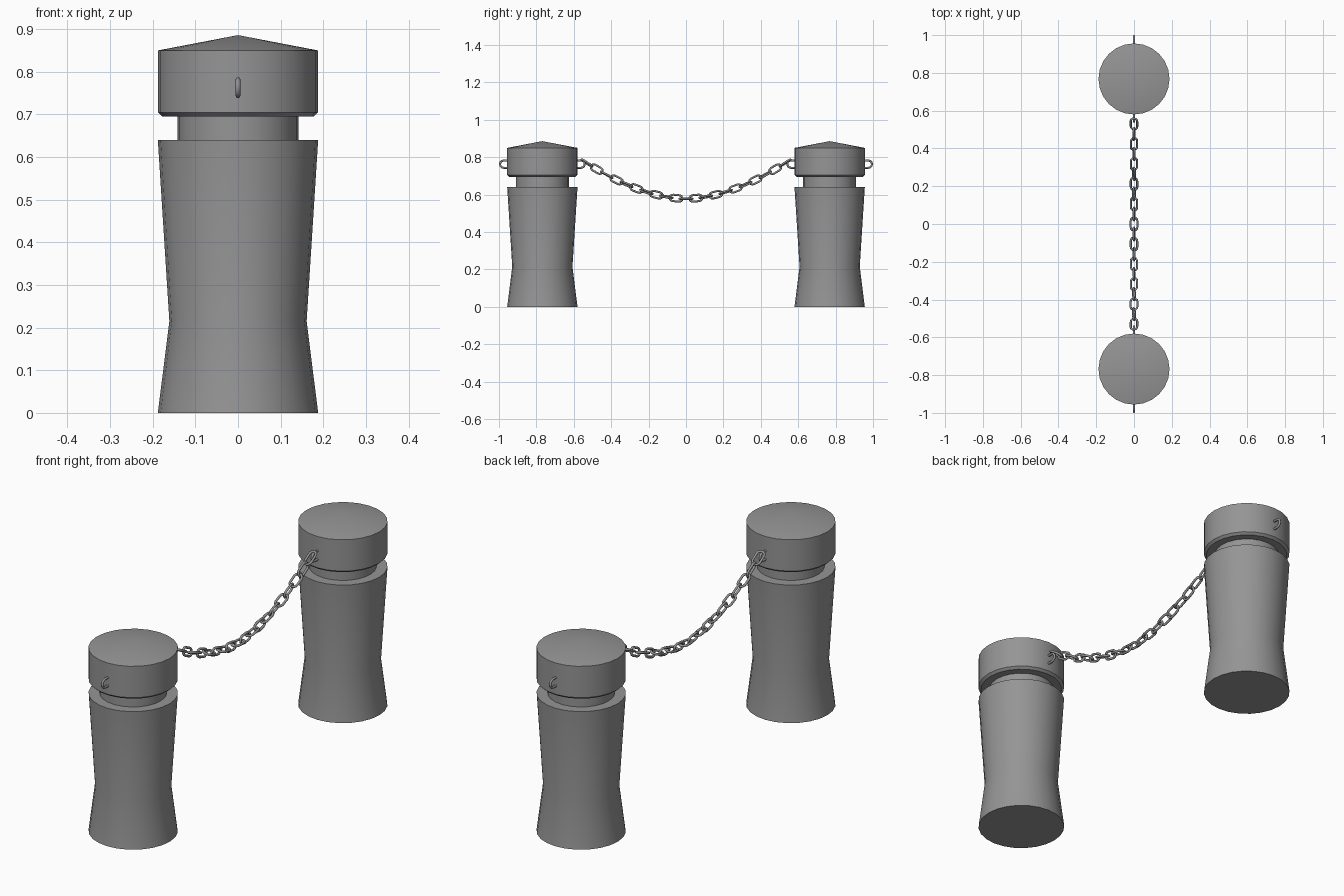
import bpy, bmesh, math, random
from mathutils import Vector, Matrix

random.seed(4)
cube = bpy.data.objects.get("Cube")
if cube:
    bpy.data.objects.remove(cube, do_unlink=True)


def material(name, color):
    m = bpy.data.materials.new(name)
    m.use_nodes = True
    m.diffuse_color = color
    m.node_tree.nodes["Principled BSDF"].inputs["Base Color"].default_value = color
    return m


grey = material("grey", (0.3, 0.3, 0.3, 1))


def finish(bm, name, angle):
    bmesh.ops.recalc_face_normals(bm, faces=bm.faces)
    mesh = bpy.data.meshes.new(name)
    bm.to_mesh(mesh)
    bm.free()
    mesh.materials.append(grey)
    obj = bpy.data.objects.new(name, mesh)
    bpy.context.collection.objects.link(obj)
    bpy.ops.object.select_all(action='DESELECT')
    obj.select_set(True)
    bpy.context.view_layer.objects.active = obj
    bpy.ops.object.shade_smooth_by_angle(angle=math.radians(angle))
    return obj


def bollard(name, y, profile, sides=24):
    """Turn a (radius, height) profile around a vertical axis."""
    bm = bmesh.new()
    verts = [bm.verts.new((r, 0, z)) for r, z in profile]
    edges = [bm.edges.new(pair) for pair in zip(verts, verts[1:])]
    bmesh.ops.spin(bm, geom=verts + edges, axis=(0, 0, 1), cent=(0, 0, 0),
                   steps=sides, angle=math.tau)
    bmesh.ops.remove_doubles(bm, verts=bm.verts, dist=0.0005)
    finish(bm, name, 20).location.y = y


def add_link(bm, matrix, length, width, wire=0.0055, arc=6, sides=8):
    """Stadium-shaped wire loop, long along local y and wide along local z."""
    radius = width / 2 - wire
    straight = length / 2 - wire - radius
    rings = []
    for end in (1, -1):
        for i in range(arc + 1):
            a = math.pi * i / arc + (0 if end == 1 else math.pi)
            out = Vector((0, math.sin(a), math.cos(a)))
            centre = out * radius + Vector((0, end * straight, 0))
            ring = []
            for j in range(sides):
                b = math.tau * j / sides
                p = centre + wire * (out * math.cos(b) + Vector((math.sin(b), 0, 0)))
                ring.append(bm.verts.new(matrix @ p))
            rings.append(ring)
    for i, ring in enumerate(rings):
        nxt = rings[(i + 1) % len(rings)]
        for j in range(sides):
            k = (j + 1) % sides
            bm.faces.new((ring[j], ring[k], nxt[k], nxt[j]))


# Bollards: waisted shaft, recessed neck, chamfered cap with shallow cone
R = 0.188
PROFILE = [(0, 0), (R, 0), (0.161, 0.215), (R, 0.64), (0.1415, 0.64),
           (0.1415, 0.695), (0.177, 0.695), (R, 0.705), (R, 0.85), (0, 0.886)]
BOLLARD_Y = 0.768
for side, label in ((-1, "front"), (1, "back")):
    bollard(label + "_bollard", side * BOLLARD_Y, PROFILE)

    # Eye rings set into both sides of the cap
    for face, where in ((-1, "inner"), (1, "outer")):
        bm = bmesh.new()
        y = side * (BOLLARD_Y + face * (R + 0.001))
        add_link(bm, Matrix.Translation((0, y, 0.763)), 0.086, 0.05)
        finish(bm, f"{label}_{where}_ring", 60)


# Sagging chain of alternating links
def sag(y):
    return 0.578 + 0.6 * abs(y) ** 1.8


PITCH = 0.053
bm = bmesh.new()
for i in range(-10, 11):
    y = i * PITCH
    slope = math.atan2(sag(y + 0.02) - sag(y - 0.02), 0.04)
    roll = (math.pi / 2 if i % 2 == 0 else 0) + random.uniform(-0.35, 0.35)
    m = (Matrix.Translation((0, y, sag(y))) @ Matrix.Rotation(slope, 4, 'X')
         @ Matrix.Rotation(roll, 4, 'Y'))
    add_link(bm, m, 0.08, 0.046)
finish(bm, "chain", 60)
